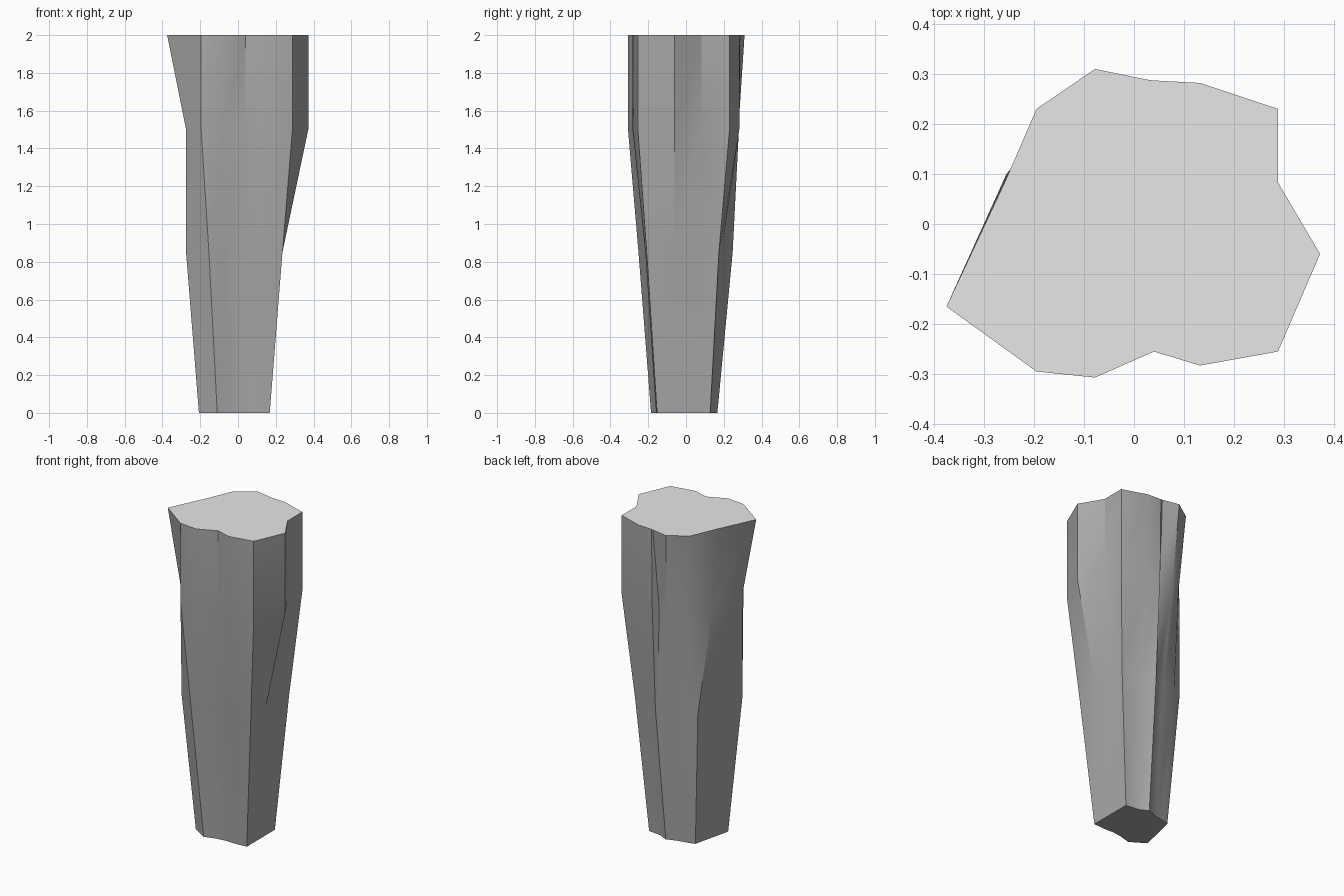
import bpy
import bmesh
import math

# Remove the default object
cube = bpy.data.objects.get("Cube")
if cube:
    bpy.data.objects.remove(cube, do_unlink=True)


def make_material(name, level):
    """Neutral grey of the given linear brightness."""
    mat = bpy.data.materials.new(name)
    mat.use_nodes = True
    colour = (level, level, level, 1)
    mat.diffuse_color = colour
    mat.node_tree.nodes["Principled BSDF"].inputs["Base Color"].default_value = colour
    return mat


side_grey = make_material("side_grey", 0.4)
top_grey = make_material("top_light_grey", 0.8)

# Column outline, name: (position at the top, position at the foot)
columns = {
    "right_fin": ((-.375, -.165), (-.207, -.125)),
    "front_right": ((-.195, -.295), (-.11, -.185)),
    "front_ridge": ((-.078, -.307), (-.045, -.165)),
    "front_valley": ((.04, -.255), (.02, -.155)),
    "front_middle": ((.132, -.283), (.077, -.158)),
    "front_left": ((.288, -.255), (.168, -.153)),
    "left_fin": ((.372, -.06), (.168, -.045)),
    "left_notch": ((.288, .083), (.168, .05)),
    "back_left": ((.288, .23), (.168, .128)),
    "back_middle": ((.132, .282), (.083, .138)),
    "back_ridge": ((.04, .287), (.025, .166)),
    "back_crease": ((.03, .288), (.015, .162)),
    "back_valley": ((-.078, .31), (-.045, .142)),
    "back_right": ((-.195, .23), (-.11, .13)),
    "right_flat": ((-.26, .08), (-.149, .119)),
}
top = {name: pair[0] for name, pair in columns.items()}
foot = {name: pair[1] for name, pair in columns.items()}

# Shoulder follows the top, except where the fins and back folds draw in
shoulder = dict(top)
shoulder.update(right_fin=(-.275, -.17), back_ridge=(.04, .28),
                back_crease=(.02, .24), back_valley=(-.058, .277),
                back_right=(-.16, .205), right_flat=(-.255, .1))

# Waist is the foot enlarged, with a stepped fold at the back
waist = {name: (x * 1.4, y * 1.36) for name, (x, y) in foot.items()}
waist.update(right_fin=(-.275, -.17), back_ridge=(.041, .247),
             back_crease=(.03, .24), back_valley=(-.05, .198),
             back_right=(-.145, .185), right_flat=(-.2, .168))


def loft(name, rings):
    """Skin a stack of (height, outline) rings and cap both ends."""
    bm = bmesh.new()
    loops = [[bm.verts.new((x, y, z)) for x, y in outline.values()]
             for z, outline in rings]
    for low, high in zip(loops, loops[1:]):
        for i in range(len(low)):
            j = (i + 1) % len(low)
            bm.faces.new((low[i], low[j], high[j], high[i]))
    bm.faces.new(reversed(loops[0]))
    cap = bm.faces.new(loops[-1])
    cap.material_index = 1
    mesh = bpy.data.meshes.new(name)
    mesh.materials.append(side_grey)
    mesh.materials.append(top_grey)
    bm.to_mesh(mesh)
    bm.free()
    obj = bpy.data.objects.new(name, mesh)
    bpy.context.collection.objects.link(obj)
    return obj


# Tapered faceted pillar with a paler top
pillar = loft("tapered_pillar",
              [(0, foot), (.85, waist), (1.5, shoulder), (2, top)])

# Soft facets with crisp creases
bpy.ops.object.select_all(action="DESELECT")
pillar.select_set(True)
bpy.context.view_layer.objects.active = pillar
bpy.ops.object.shade_smooth_by_angle(angle=math.radians(30))
